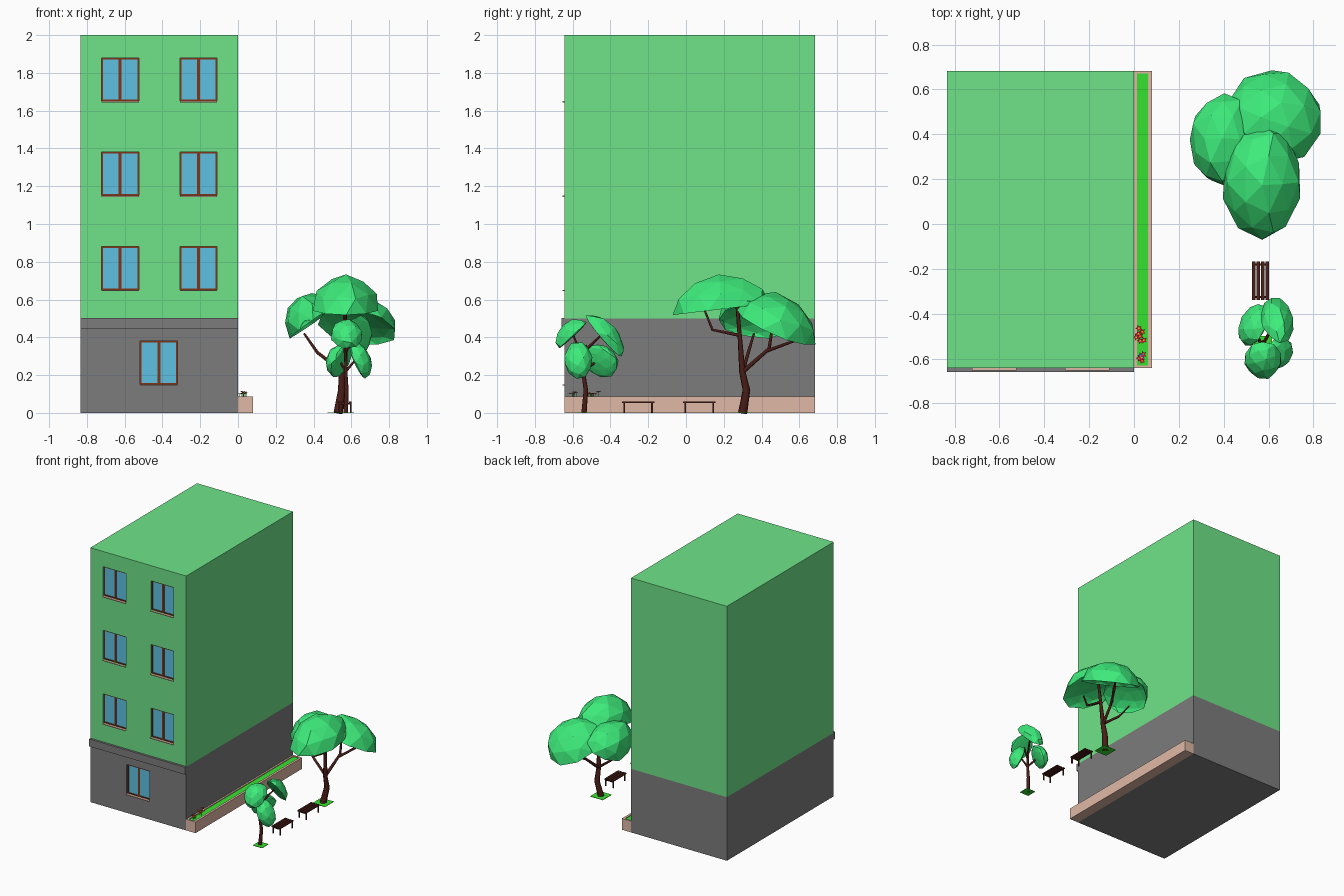
import bpy, bmesh, math, random
from mathutils import Vector, Matrix

if "Cube" in bpy.data.objects:
    bpy.data.objects.remove(bpy.data.objects["Cube"])

random.seed(4)


def material(name, *rgb):
    m = bpy.data.materials.new(name)
    m.diffuse_color = (*[c ** 2.2 for c in rgb], 1)
    m.use_nodes = True
    m.node_tree.nodes["Principled BSDF"].inputs["Base Color"].default_value = m.diffuse_color
    return m


GREEN = material("wall_green", 0.43, 0.89, 0.53)
GREY = material("base_grey", 0.485, 0.485, 0.485)
STONE = material("stone", 0.87, 0.72, 0.645)
GRASS = material("grass", 0.22, 0.88, 0.20)
LEAF = material("leaf", 0.25, 0.92, 0.48)
BARK = material("bark", 0.30, 0.14, 0.12)
FRAME = material("frame_brown", 0.50, 0.22, 0.11)
GLASS = material("glass", 0.37, 0.75, 0.89)
RED = material("red_petal", 0.92, 0.15, 0.20)
BLUE = material("blue_petal", 0.25, 0.35, 0.90)
YELLOW = material("flower_centre", 0.90, 0.75, 0.15)


def finish(name, bm, mat):
    bmesh.ops.recalc_face_normals(bm, faces=bm.faces)
    me = bpy.data.meshes.new(name)
    bm.to_mesh(me)
    bm.free()
    ob = bpy.data.objects.new(name, me)
    bpy.context.collection.objects.link(ob)
    if mat:
        me.materials.append(mat)
    return ob


def boxes(name, mat, *bounds):
    """One object from boxes given as (x0, x1, y0, y1, z0, z1)."""
    bm = bmesh.new()
    for x0, x1, y0, y1, z0, z1 in bounds:
        m = Matrix.Translation(((x0 + x1) / 2, (y0 + y1) / 2, (z0 + z1) / 2))
        m = m @ Matrix.Diagonal((x1 - x0, y1 - y0, z1 - z0, 1))
        bmesh.ops.create_cube(bm, size=1, matrix=m)
    return finish(name, bm, mat)


def branch(name, mat, *pts):
    """Tapered tube through (x, y, z, radius) points."""
    cu = bpy.data.curves.new(name, 'CURVE')
    cu.dimensions = '3D'
    cu.bevel_depth = 1
    cu.bevel_resolution = 1
    cu.use_fill_caps = True
    sp = cu.splines.new('POLY')
    sp.points.add(len(pts) - 1)
    for p, (x, y, z, r) in zip(sp.points, pts):
        p.co, p.radius = (x, y, z, 1), r
    cu.materials.append(mat)
    ob = bpy.data.objects.new(name, cu)
    bpy.context.collection.objects.link(ob)


def canopy(name, centre, radii, up, hollow=0.3):
    """Faceted dome pointing along up; its underside is hollow, or bulges if hollow < 0."""
    bm = bmesh.new()
    bmesh.ops.create_icosphere(bm, subdivisions=2, radius=1.04)
    tilt = Vector((0, 0, 1)).rotation_difference(Vector(up)).to_matrix()
    for v in bm.verts:
        c = v.co * random.uniform(0.94, 1.06)
        if c.z < -0.1:
            c.z *= -hollow
        v.co = tilt @ Vector([a * b for a, b in zip(c, radii)]) + Vector(centre)
    return finish(name, bm, LEAF)


# Building
FRONT, BACK, LEFT = -0.643, 0.683, -0.834
upper = boxes("upper_floors", GREEN, (LEFT, 0, FRONT, BACK, 0.5, 2))
lower = boxes("ground_floor", GREY, (LEFT, 0, FRONT, BACK, 0, 0.5))
boxes("front_ledge", GREY, (LEFT, 0.001, -0.66, FRONT, 0.445, 0.503))

# Windows: recess, frame, glass and sill
spots = [(x, z) for z in (0.65, 1.15, 1.65) for x in (-0.723, -0.308)] + [(-0.518, 0.15)]
W, H, T = 0.198, 0.23, 0.008
cutter = boxes("window_cutter", None,
               *[(x, x + W, -0.7, -0.615, z, z + H) for x, z in spots])
cutter.hide_render = True
cutter.hide_viewport = True
for wall in (upper, lower):
    mod = wall.modifiers.new("recesses", 'BOOLEAN')
    mod.operation = 'DIFFERENCE'
    mod.solver = 'EXACT'
    mod.object = cutter
for i, (x, z) in enumerate(spots):
    y0, y1, m = -0.633, -0.614, x + W / 2
    boxes(f"window_frame_{i}", FRAME,
          (x, x + T, y0, y1, z, z + H), (x + W - T, x + W, y0, y1, z, z + H),
          (m - T, m + T, y0, y1, z, z + H),
          (x + T, x + W - T, y0, y1, z, z + T), (x + T, x + W - T, y0, y1, z + H - T, z + H))
    boxes(f"window_glass_{i}", GLASS, (x + T, x + W - T, -0.628, -0.614, z + T, z + H - T))
    boxes(f"window_sill_{i}", STONE, (x, x + W, -0.653, -0.625, z - 0.006, z))

# Planter along the right wall
boxes("planter", STONE, (0, 0.08, FRONT, BACK, 0, 0.07),
      (0, 0.013, FRONT, BACK, 0.07, 0.088), (0.062, 0.08, FRONT, BACK, 0.07, 0.088),
      (0.013, 0.062, FRONT, -0.63, 0.07, 0.088), (0.013, 0.062, 0.67, BACK, 0.07, 0.088))
boxes("planter_grass", GRASS, (0.013, 0.062, -0.63, 0.67, 0.068, 0.082))


# Flowers: star of petals, centre and stem
def flower(name, x, y, z, mat):
    bm = bmesh.new()
    mid = bm.verts.new((x, y, z - 0.003))
    ring = []
    for k in range(10):
        r, a = (0.016 if k % 2 else 0.008), k * math.pi / 5
        ring.append(bm.verts.new((x + r * math.cos(a), y + r * math.sin(a), z + (0.003 if k % 2 else 0))))
    for k in range(10):
        bm.faces.new((mid, ring[k], ring[(k + 1) % 10]))
    finish(name + "_petals", bm, mat)
    boxes(name + "_centre", YELLOW, (x - .003, x + .003, y - .003, y + .003, z - .003, z + .003))
    branch(name + "_stem", GRASS, (x, y, 0.078, 0.0015), (x, y, z, 0.0015))


for c, (cx, cy) in enumerate([(0.027, -0.5), (0.035, -0.595)]):
    for k in range(7 - 2 * c):
        a = k * 2.4
        r = (0.036 - 0.012 * c) * math.sqrt(k / 6)
        flower(f"flower_{c}_{k}", cx + 0.6 * r * math.cos(a), cy + r * math.sin(a),
               random.uniform(0.1, 0.113), BLUE if c and k == 1 else RED)

# Benches
for i, y in enumerate((-0.338, -0.015)):
    boxes(f"bench_{i}_seat", BARK, *[(x, x + 0.015, y, y + 0.17, 0.052, 0.06)
                                     for x in (0.527, 0.547, 0.567, 0.587)])
    boxes(f"bench_{i}_legs", BARK,
          *[(x, x + 0.008, y + d, y + d + 0.008, 0, 0.046) for x in (0.529, 0.592) for d in (0.008, 0.154)],
          *[(0.529, 0.600, y + d, y + d + 0.008, 0.044, 0.052) for d in (0.008, 0.154)])

# Large tree
boxes("large_tree_grass", GRASS, (0.475, 0.585, 0.245, 0.355, 0, 0.003))
branch("large_trunk", BARK, (0.53, 0.30, 0, 0.025), (0.55, 0.32, 0.12, 0.021),
       (0.55, 0.298, 0.22, 0.017), (0.56, 0.285, 0.40, 0.012), (0.57, 0.27, 0.58, 0.009))
branch("large_branch_back", BARK, (0.55, 0.298, 0.215, 0.013), (0.58, 0.44, 0.34, 0.010),
       (0.58, 0.46, 0.47, 0.007))
branch("large_branch_far", BARK, (0.575, 0.42, 0.325, 0.01), (0.66, 0.57, 0.38, 0.008),
       (0.68, 0.59, 0.45, 0.006))
branch("large_branch_front", BARK, (0.56, 0.285, 0.41, 0.01), (0.57, 0.14, 0.44, 0.008),
       (0.57, 0.10, 0.54, 0.006))
branch("large_branch_left", BARK, (0.55, 0.30, 0.22, 0.011), (0.42, 0.33, 0.32, 0.009),
       (0.35, 0.36, 0.42, 0.006))
canopy("large_canopy_front", (0.572, 0.195, 0.55), (0.17, 0.245, 0.17), (0, -0.12, 1))
canopy("large_canopy_back", (0.625, 0.475, 0.455), (0.20, 0.21, 0.165), (0.22, 0.45, 1))
canopy("large_canopy_left", (0.40, 0.375, 0.485), (0.15, 0.20, 0.15), (-0.7, 0.05, 1))

# Small tree
boxes("small_tree_grass", GRASS, (0.535, 0.615, -0.58, -0.5, 0, 0.003))
branch("small_trunk", BARK, (0.57, -0.54, 0, 0.014), (0.575, -0.53, 0.12, 0.012),
       (0.57, -0.545, 0.22, 0.010), (0.575, -0.53, 0.36, 0.007))
for i, (c, end) in enumerate([((0.57, -0.545, 0.22), (0.53, -0.45, 0.29)),
                              ((0.57, -0.54, 0.27), (0.56, -0.60, 0.42)),
                              ((0.575, -0.535, 0.33), (0.63, -0.44, 0.42)),
                              ((0.57, -0.545, 0.22), (0.63, -0.56, 0.29))]):
    branch(f"small_branch_{i}", BARK, (*c, 0.008), (*end, 0.005))
canopy("small_canopy_top", (0.635, -0.435, 0.405), (0.07, 0.135, 0.07), (0.25, 0.9, 0.75), -0.1)
canopy("small_canopy_front", (0.575, -0.60, 0.41), (0.08, 0.10, 0.07), (0, -0.75, 0.8), -0.1)
canopy("small_canopy_low_left", (0.545, -0.455, 0.275), (0.09, 0.095, 0.07), (-0.8, 0.4, 0.4), -0.3)
canopy("small_canopy_low_right", (0.635, -0.57, 0.28), (0.10, 0.07, 0.065), (0.9, -0.2, 0.35), -0.3)
